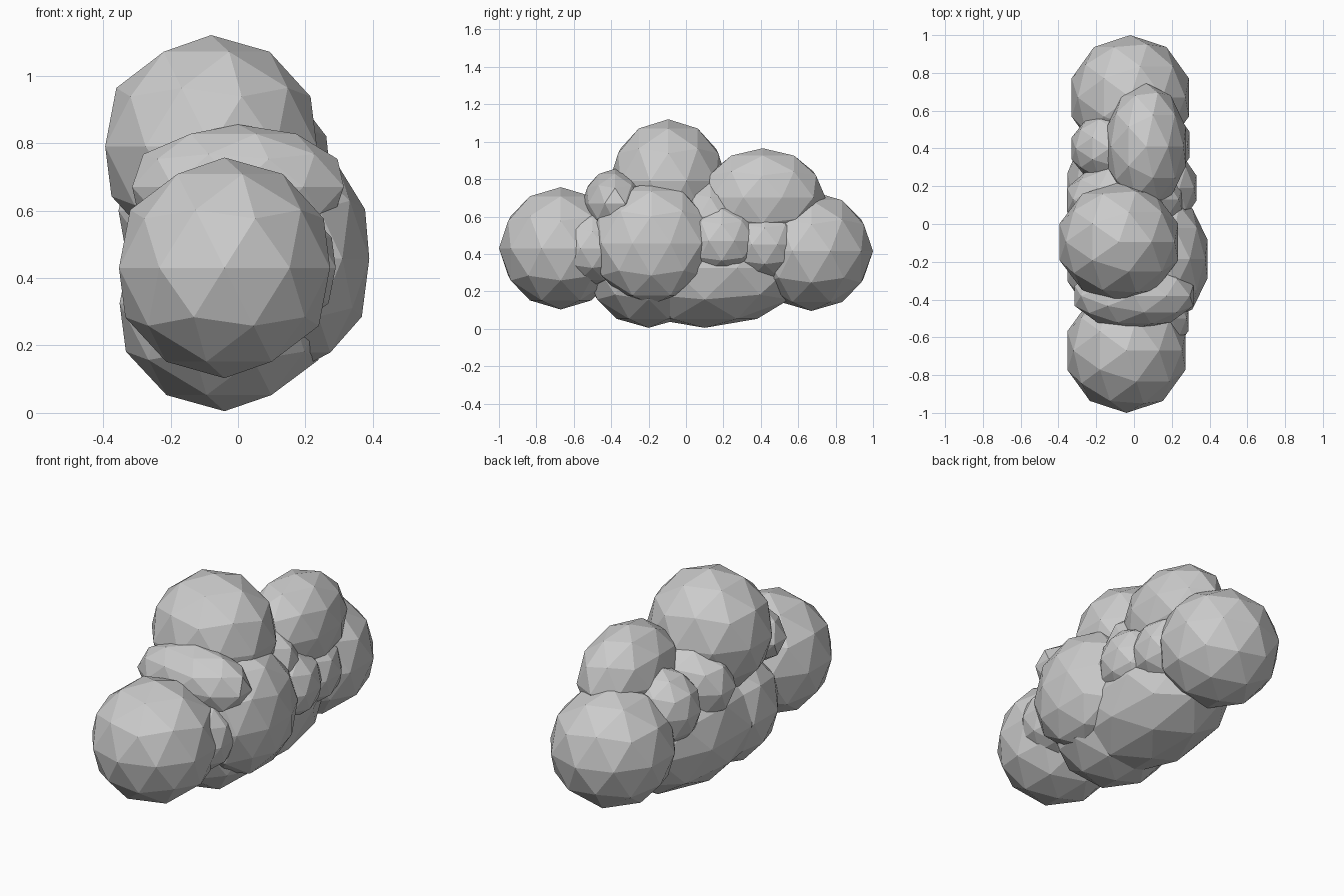
import bpy

cube = bpy.data.objects.get("Cube")
if cube:
    bpy.data.objects.remove(cube, do_unlink=True)

# Single pale grey for the whole cloud
grey = bpy.data.materials.new("cloud_grey")
grey.use_nodes = True
colour = (0.6, 0.6, 0.6, 1)
grey.diffuse_color = colour
grey.node_tree.nodes["Principled BSDF"].inputs["Base Color"].default_value = colour


def puff(name, centre, radii):
    """Flat-shaded faceted ball stretched to the given radii."""
    bpy.ops.mesh.primitive_ico_sphere_add(subdivisions=2, radius=1, location=centre)
    ball = bpy.context.object
    ball.name = name
    ball.scale = radii
    bpy.ops.object.transform_apply(location=False, rotation=False, scale=True)
    ball.data.materials.append(grey)
    bpy.ops.object.shade_flat()


# Large round puffs at the ends and on top
puff("front_puff", (-.04, -.67, .43), (.329, .33, .327))
puff("back_puff", (-.02, .67, .415), (.326, .33, .32))
puff("top_puff", (-.08, -.095, .79), (.33, .315, .33))
puff("upper_back_puff", (.065, .41, .703), (.22, .335, .262))
puff("left_side_puff", (.18, -.185, .457), (.22, .33, .327))

# Long underside
puff("front_base_puff", (-.04, -.2, .325), (.327, .34, .32))
puff("long_base_puff", (-.04, .1, .325), (.327, .56, .32))

# Filler puffs between the large ones
puff("front_saddle_puff", (0, -.38, .67), (.33, .175, .185))
puff("middle_saddle_puff", (-.05, .13, .6), (.32, .2, .23))
puff("front_left_filler", (.09, -.5, .43), (.21, .21, .2))
puff("middle_left_filler", (.13, .19, .47), (.21, .22, .2))
puff("back_left_filler", (.09, .42, .45), (.215, .22, .2))
puff("back_right_filler", (-.13, .4, .56), (.21, .19, .21))
